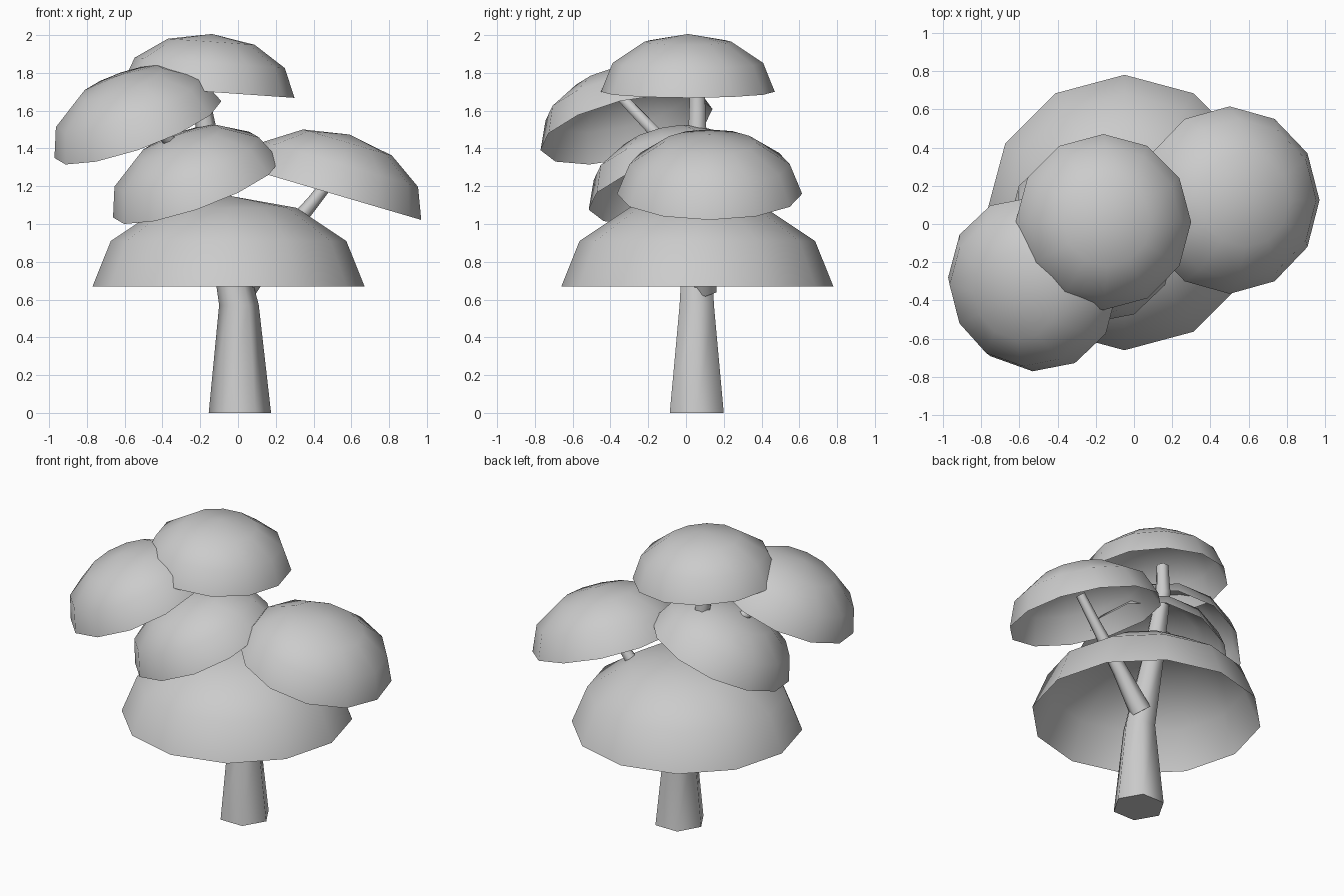
import bpy, bmesh
from math import radians
from mathutils import Vector, Matrix

cube = bpy.data.objects.get("Cube")
if cube:
    bpy.data.objects.remove(cube, do_unlink=True)

# One plain grey for the whole tree
grey = bpy.data.materials.new("plain grey")
grey.use_nodes = True
colour = (0.6, 0.6, 0.6, 1)
grey.diffuse_color = colour
grey.node_tree.nodes["Principled BSDF"].inputs["Base Color"].default_value = colour


def finish(name, bm, flat_ends=False):
    for face in bm.faces:
        face.smooth = not (flat_ends and len(face.verts) == 6)
    mesh = bpy.data.meshes.new(name)
    bm.to_mesh(mesh)
    bm.free()
    mesh.materials.append(grey)
    obj = bpy.data.objects.new(name, mesh)
    bpy.context.collection.objects.link(obj)
    return obj


def canopy(name, centre, radius, tilt_x=0, tilt_y=0):
    """Open, flattened half sphere, tilted about its rim centre."""
    bm = bmesh.new()
    bmesh.ops.create_uvsphere(bm, u_segments=12, v_segments=6, radius=radius)
    lower = [v for v in bm.verts if v.co.z < -0.01]
    bmesh.ops.delete(bm, geom=lower, context='VERTS')
    turn = Matrix.Rotation(radians(tilt_x), 4, 'X') @ Matrix.Rotation(radians(tilt_y), 4, 'Y')
    squash = Matrix.Diagonal((1, 1, 2 / 3, 1))
    bm.transform(Matrix.Translation(centre) @ turn @ squash)
    return finish(name, bm)


def limb(name, path, level=False):
    """Six-sided tapering tube through (x, y, z, radius) points."""
    bm = bmesh.new()
    points = [Vector(p[:3]) for p in path]
    axis = Vector((0, 0, 1)) if level else points[-1] - points[0]
    turn = axis.to_track_quat('Z', 'Y').to_matrix().to_4x4() if not level else Matrix()
    rings = []
    for point, (*_, radius) in zip(points, path):
        ring = bmesh.ops.create_circle(bm, segments=6, radius=radius,
                                       matrix=Matrix.Translation(point) @ turn @
                                       Matrix.Rotation(radians(30 * 3), 4, 'Z')
                                       @ Matrix.Rotation(radians(-90), 4, 'Z'))
        # Put a corner on the x axis of each ring
        verts = ring["verts"]
        if level and abs(verts[0].co.y - point.y) > abs(verts[0].co.x - point.x):
            spin = Matrix.Rotation(radians(30), 3, 'Z')
            bmesh.ops.rotate(bm, verts=verts, cent=point, matrix=spin)
        rings.append(verts)
    for low, high in zip(rings, rings[1:]):
        for i in range(6):
            j = (i + 1) % 6
            bm.faces.new((low[i], low[j], high[j], high[i]))
    bm.faces.new(rings[0])
    bm.faces.new(rings[-1])
    bmesh.ops.recalc_face_normals(bm, faces=bm.faces)
    return finish(name, bm, flat_ends=True)


# Foliage domes
canopy("lower_canopy", (-0.05, 0.06, 0.67), 0.72)
canopy("middle_canopy", (-0.22, -0.06, 1.185), 0.468, 13.5, -19.3)
canopy("right_canopy", (-0.53, -0.315, 1.5), 0.468, 13.5, -19.3)
canopy("left_canopy", (0.5, 0.125, 1.16), 0.49, 0, 16.4)
canopy("top_canopy", (-0.16, 0.01, 1.7), 0.46, 0, 4)

# Trunk and branches
limb("trunk", [(0.01, 0.057, 0, 0.165), (0.005, 0.057, 0.57, 0.105),
               (-0.1, 0.06, 1.1, 0.075), (-0.185, 0.06, 1.6, 0.05),
               (-0.18, 0.06, 1.8, 0.04)], level=True)
limb("left_branch", [(0.03, 0.1, 0.66, 0.07), (0.2, 0.11, 0.88, 0.05),
                     (0.4, 0.12, 1.12, 0.035), (0.54, 0.125, 1.3, 0.03)])
limb("right_branch", [(-0.13, 0.06, 1.26, 0.045), (-0.385, -0.14, 1.46, 0.035),
                      (-0.57, -0.33, 1.66, 0.03)])
